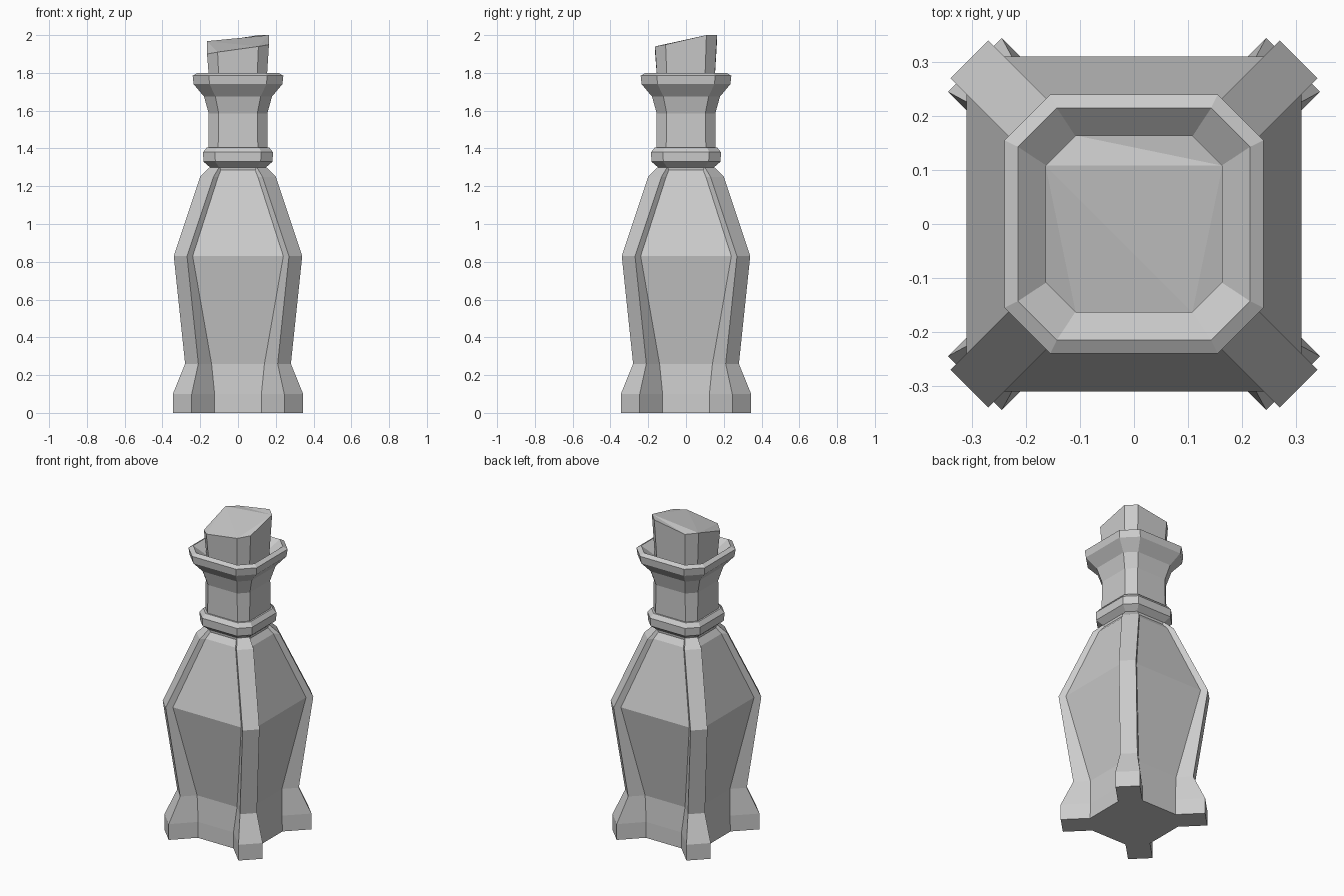
import bpy

if "Cube" in bpy.data.objects:
    bpy.data.objects.remove(bpy.data.objects["Cube"])


def loft(name, rings, cap_start=True, cap_end=True):
    """Skin a list of equal-length point rings into one flat-shaded mesh."""
    n = len(rings[0])
    verts = [p for ring in rings for p in ring]
    faces = []
    for k in range(len(rings) - 1):
        for i in range(n):
            j = (i + 1) % n
            faces.append((k * n + i, k * n + j, (k + 1) * n + j, (k + 1) * n + i))
    if cap_start:
        faces.append(tuple(reversed(range(n))))
    if cap_end:
        faces.append(tuple(range(len(verts) - n, len(verts))))
    mesh = bpy.data.meshes.new(name)
    mesh.from_pydata(verts, [], faces)
    obj = bpy.data.objects.new(name, mesh)
    bpy.context.collection.objects.link(obj)
    return obj


def four_fold(points, z):
    """Repeat the points of one corner around all four corners."""
    ring = []
    for _ in range(4):
        ring += [(x, y, z) for x, y in points]
        points = [(-y, x) for x, y in points]
    return ring


def ribbed(z, panel, joint, far, near):
    return four_fold([(panel, joint), (far, near), (near, far), (joint, panel)], z)


def octagon(z, half, side):
    return four_fold([(half, side), (side, half)], z)


# Square body with diagonal corner ribs flaring into feet
body_profile = [
    (0.00, 0.225, 0.125, 0.345, 0.245),
    (0.10, 0.222, 0.124, 0.345, 0.245),
    (0.26, 0.210, 0.140, 0.280, 0.210),
    (0.83, 0.310, 0.240, 0.340, 0.270),
    (1.25, 0.175, 0.105, 0.200, 0.130),
    (1.30, 0.135, 0.085, 0.152, 0.100),
]
loft("bottle_body", [ribbed(*row) for row in body_profile])

# Neck with collar ring, flared lip and hollow mouth
neck_profile = [
    (1.27, 0.145, 0.100),
    (1.30, 0.148, 0.100),
    (1.33, 0.183, 0.120),
    (1.38, 0.185, 0.122),
    (1.405, 0.165, 0.112),
    (1.405, 0.155, 0.105),
    (1.585, 0.155, 0.102),
    (1.675, 0.180, 0.120),
    (1.74, 0.235, 0.150),
    (1.785, 0.240, 0.155),
    (1.80, 0.215, 0.143),
    (1.74, 0.150, 0.100),
]
loft("bottle_neck", [octagon(*row) for row in neck_profile])

# Cork with a rough, uneven top
cork_bottom = octagon(1.70, 0.148, 0.098)
cork_heights = [2.00, 2.00, 1.965, 1.968, 1.90, 1.91, 1.94, 1.95]
cork_top = [(x, y, h) for (x, y, _), h in zip(octagon(0, 0.164, 0.108), cork_heights)]
cork = loft("cork", [cork_bottom, cork_top], cap_end=False)

# Cork top facets: raised back strip, then two sloping planes
mesh = cork.data
verts = [tuple(v.co) for v in mesh.vertices]
faces = [tuple(p.vertices) for p in mesh.polygons]
faces += [(8, 9, 10), (8, 10, 11), (8, 11, 14), (8, 14, 15), (11, 12, 13), (11, 13, 14)]
mesh.clear_geometry()
mesh.from_pydata(verts, [], faces)
